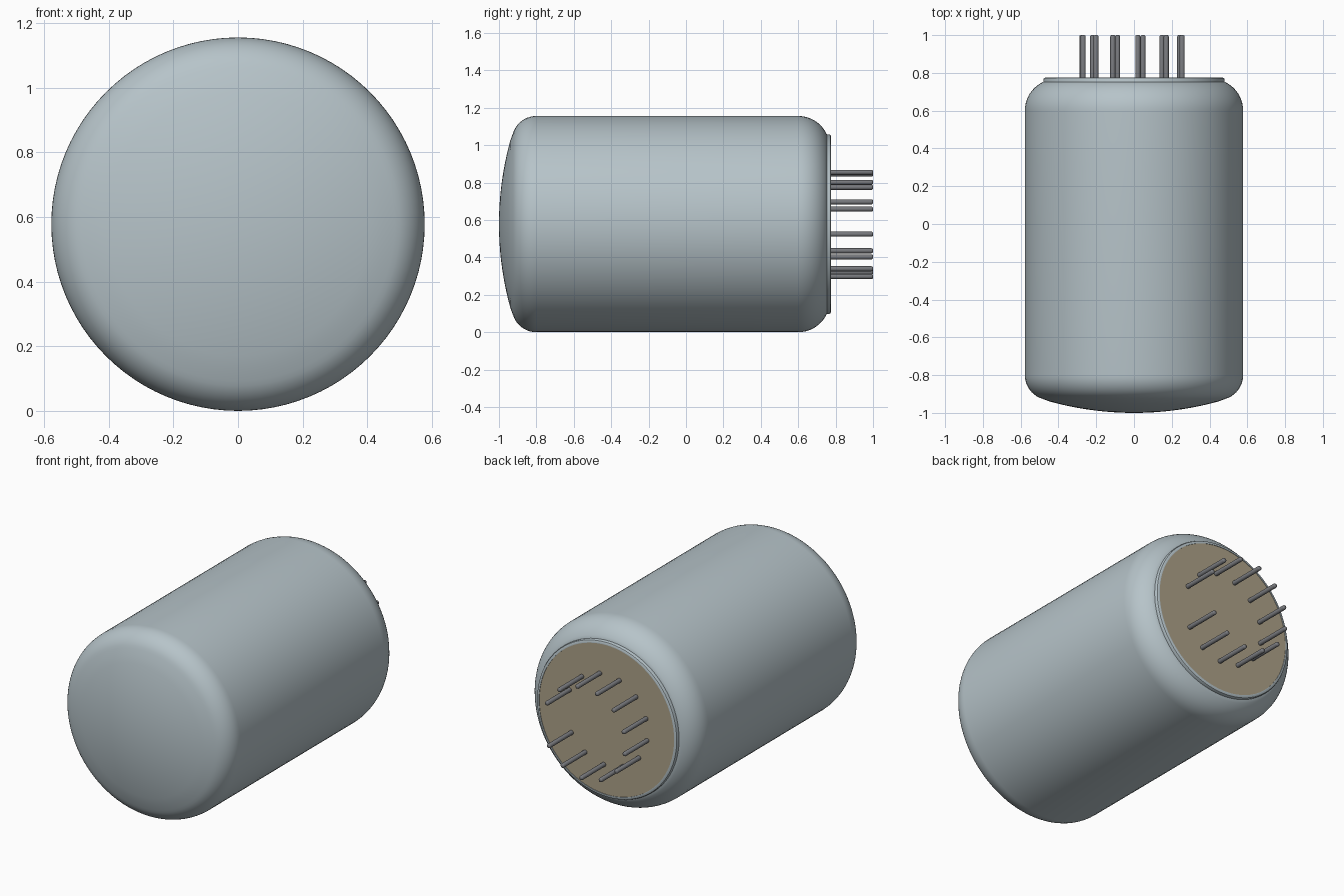
import bpy, bmesh, math
from mathutils import Vector, Matrix

cube = bpy.data.objects.get("Cube")
if cube:
    bpy.data.objects.remove(cube, do_unlink=True)

R = 0.578                      # body radius, also the height of the axis


def material(name, rgb, metallic=0.0):
    m = bpy.data.materials.new(name)
    m.use_nodes = True
    m.diffuse_color = (*rgb, 1)
    bsdf = m.node_tree.nodes["Principled BSDF"]
    bsdf.inputs["Base Color"].default_value = (*rgb, 1)
    bsdf.inputs["Roughness"].default_value = 0.5
    return m


glass = material("pale grey glass", (0.47, 0.55, 0.585))
tan = material("tan base", (0.42, 0.36, 0.25))
metal = material("dark grey metal", (0.19, 0.195, 0.21))


def lathe(name, profile, mat, segments, x=0.0, z=R, angle=30):
    """Turn (radius, y) points around an axis parallel to y."""
    bm = bmesh.new()
    verts = [bm.verts.new((r, y, 0)) for r, y in profile]
    edges = [bm.edges.new(pair) for pair in zip(verts, verts[1:])]
    bmesh.ops.spin(bm, geom=verts + edges, cent=(0, 0, 0), axis=(0, 1, 0),
                   angle=math.tau, steps=segments, use_duplicate=False)
    bmesh.ops.remove_doubles(bm, verts=bm.verts, dist=1e-5)
    bmesh.ops.recalc_face_normals(bm, faces=bm.faces)
    mesh = bpy.data.meshes.new(name)
    bm.to_mesh(mesh)
    bm.free()
    mesh.materials.append(mat)
    obj = bpy.data.objects.new(name, mesh)
    obj.location = (x, 0, z)
    bpy.context.collection.objects.link(obj)
    bpy.ops.object.select_all(action='DESELECT')
    obj.select_set(True)
    bpy.context.view_layer.objects.active = obj
    bpy.ops.object.shade_smooth_by_angle(angle=math.radians(angle))
    return obj


def arc(cr, cy, rad, a0, a1, n):
    """Arc points in the (radius, y) plane, angles in degrees."""
    return [(max(0.0, cr + rad * math.cos(math.radians(a0 + (a1 - a0) * i / n))),
             cy + rad * math.sin(math.radians(a0 + (a1 - a0) * i / n)))
            for i in range(n + 1)]


# Bulb: shallow domed front, rounded shoulders, small rear rim
dome = arc(0, 0.68, 1.68, -90, -73.2, 12)
front_shoulder = arc(R - 0.131, -0.80, 0.131, -73, 0, 10)
rear_shoulder = arc(R - 0.168, 0.60, 0.168, 0, 65.4, 10)
lathe("bulb", dome[:-1] + front_shoulder + rear_shoulder + [(0, 0.753)], glass, 96)

# Rim ring standing proud of the rear end
lathe("base_rim", [(0.455, 0.745), (0.48, 0.745), (0.48, 0.766), (0.477, 0.772),
                   (0.468, 0.776), (0.462, 0.776), (0.462, 0.745)], glass, 96)

# Base disc closing the rear
lathe("base_disc", [(0, 0.75), (0.463, 0.75), (0.463, 0.773), (0, 0.773)], tan, 96)

# Thirteen pin positions on a circle, one left empty as the key gap
pin = [(0, 0.765), (0.0135, 0.765), (0.0135, 0.992), (0.0115, 0.997),
       (0.007, 1.0), (0, 1.0)]
positions, gap, ring = 13, 0, 0.281
for i in range(positions):
    if i == gap:
        continue
    a = math.radians(-2.8) + math.tau * i / positions
    lathe(f"pin_{i:02d}", pin, metal, 16,
          x=ring * math.cos(a), z=R + ring * math.sin(a), angle=50)
